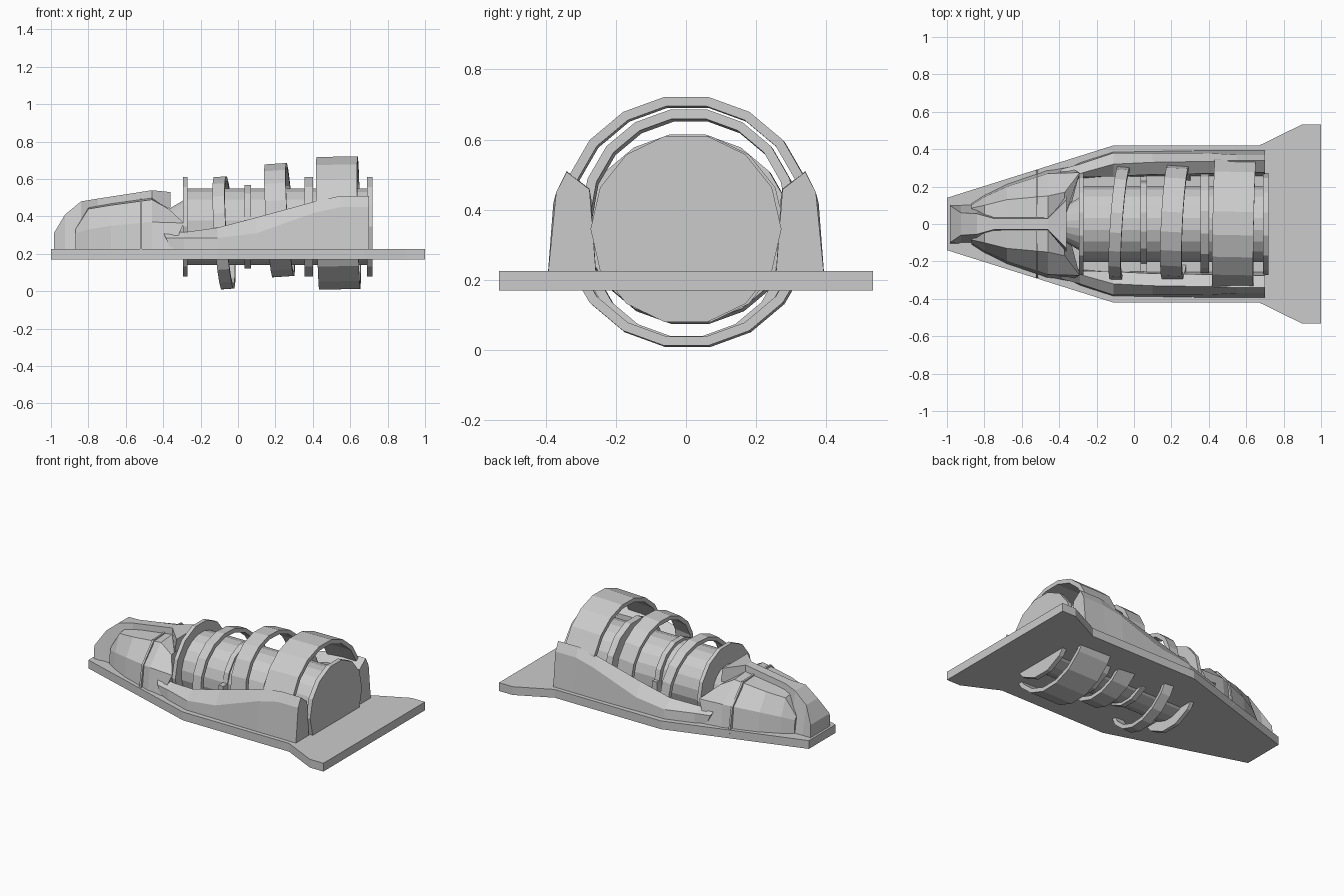
import bpy, bmesh, math
from mathutils import Matrix, Euler

if "Cube" in bpy.data.objects:
    bpy.data.objects.remove(bpy.data.objects["Cube"])


def make(name, bm):
    bmesh.ops.recalc_face_normals(bm, faces=bm.faces)
    me = bpy.data.meshes.new(name)
    bm.to_mesh(me)
    bm.free()
    ob = bpy.data.objects.new(name, me)
    bpy.context.collection.objects.link(ob)
    return ob


def loft(name, stations, mirror=True):
    """Skin closed cross-sections (lists of xyz), cap the ends."""
    bm = bmesh.new()
    rows = [[bm.verts.new(p) for p in s] for s in stations]
    n = len(rows[0])
    for a, b in zip(rows, rows[1:]):
        for i in range(n):
            j = (i + 1) % n
            bm.faces.new((a[i], a[j], b[j], b[i]))
    bm.faces.new(rows[0])
    bm.faces.new(rows[-1])
    ob = make(name, bm)
    if mirror:
        m = ob.modifiers.new("mirror", 'MIRROR')
        m.use_axis = (False, True, False)
        m.use_mirror_merge = False
    return ob


def lathe(name, profile, n, loc, rot=(0, 0, 0), closed=False):
    """Turn an (x, radius) profile about the x axis; flat side up."""
    bm = bmesh.new()
    rows = []
    for x, r in profile:
        rows.append([bm.verts.new((x, r * math.sin(t), r * math.cos(t)))
                     for t in (2 * math.pi * (i + 0.5) / n for i in range(n))])
    pairs = list(zip(rows, rows[1:]))
    if closed:
        pairs.append((rows[-1], rows[0]))
    else:
        bm.faces.new(rows[0])
        bm.faces.new(rows[-1])
    for a, b in pairs:
        for i in range(n):
            j = (i + 1) % n
            bm.faces.new((a[i], a[j], b[j], b[i]))
    bm.transform(Matrix.Translation(loc) @ Euler(rot).to_matrix().to_4x4())
    return make(name, bm)


# base plate
half = [(-1, .14), (-.11, .42), (.67, .42), (.9, .533), (1, .533)]
outline = half + [(x, -y) for x, y in reversed(half)]
loft("base_plate", [[(x, y, z) for x, y in outline] for z in (.17, .225)], False)

# engine core with flanges
CZ = .345
lathe("engine_core", [(-.38, .09), (-.28, .15), (-.28, .207), (.70, .207)], 20, (0, 0, CZ))
for name, x0, x1, r, dy in [("front_flange", -.295, -.27, .272, 0),
                            ("small_collar", .035, .07, .228, .01),
                            ("rear_collar", .355, .4, .272, .01),
                            ("end_disc", .69, .72, .272, 0)]:
    lathe(name, [(x0, r), (x1, r)], 14, (0, dy, CZ))

# collar brackets
for s in (-1, 1):
    loft("collar_bracket", [[(x, s * .2, .31), (x, s * .255, .31),
                             (x, s * .255, .38), (x, s * .2, .38)]
                            for x in (.035, .07)], False)

# tilted hoops around the engine
for name, w, r, loc, rot in [
        ("front_hoop", .065, .305, (-.075, .005, .312), (0, -.067, -.07)),
        ("middle_hoop", .115, .307, (.222, .01, .38), (0, -.067, -.05)),
        ("rear_hoop", .22, .36, (.537, .003, .365), (0, -.02, -.02))]:
    h = w / 2
    lathe(name, [(-h, r - .027), (h, r - .027), (h, r), (-h, r)], 18, loc, rot, True)

# side walls: x, outer bottom y, mid y, mid z, ridge y, ridge z
wall = [(-.11, .387, .38, .285, .32, .34), (.1, .39, .38, .31, .33, .395),
        (.41, .395, .378, .42, .335, .48), (.55, .395, .37, .45, .34, .51),
        (.7, .395, .37, .45, .34, .508)]
front = [[(-.35, .30, .2), (-.385, .295, .285), (-.41, .26, .335),
          (-.40, .235, .30), (-.35, .23, .2)],
         [(-.29, .33, .2), (-.29, .32, .285), (-.29, .27, .315),
          (-.29, .25, .28), (-.29, .24, .2)]]
loft("side_wall", front + [[(x, yo, .2), (x, ym, zm), (x, yt, zt),
                            (x, yt - .065, zt - .05), (x, .255, .2)]
                           for x, yo, ym, zm, yt, zt in wall])

# nose cheeks: rounded front, pointed rear corner
cheek = [(-.87, .11, .10, .31, .085, .33, .335), (-.80, .155, .145, .33, .10, .44, .45),
         (-.68, .215, .20, .35, .13, .46, .47), (-.46, .29, .27, .37, .15, .49, .50)]
loft("nose_cheek", [[(x, yb, .2), (x, ym, zm), (x, ys, zs), (x, .01, zt), (x, .01, .2)]
                    for x, yb, ym, zm, ys, zs, zt in cheek] +
     [[(-.36, .31, .2), (-.29, .275, .365), (-.37, .17, .44), (-.38, .01, .45), (-.36, .01, .2)]])

# thin seam rib over the cheeks
loft("seam_rib", [[(x, .292, .2), (x, .262, .365), (x, .148, .492), (x, .01, .498), (x, .01, .2)]
                  for x in (-.525, -.513)])

# raised centre spine: x, bottom half width, top half width, bottom z, top z
spine = [(-.985, .105, .10, .2, .31), (-.925, .105, .06, .2, .41),
         (-.84, .105, .055, .2, .48), (-.75, .05, .03, .3, .495),
         (-.46, .04, .03, .4, .54), (-.36, .15, .13, .45, .53)]
loft("nose_spine", [[(x, wb, z0), (x, wt, z1), (x, -wt, z1), (x, -wb, z0)]
                    for x, wb, wt, z0, z1 in spine], False)
